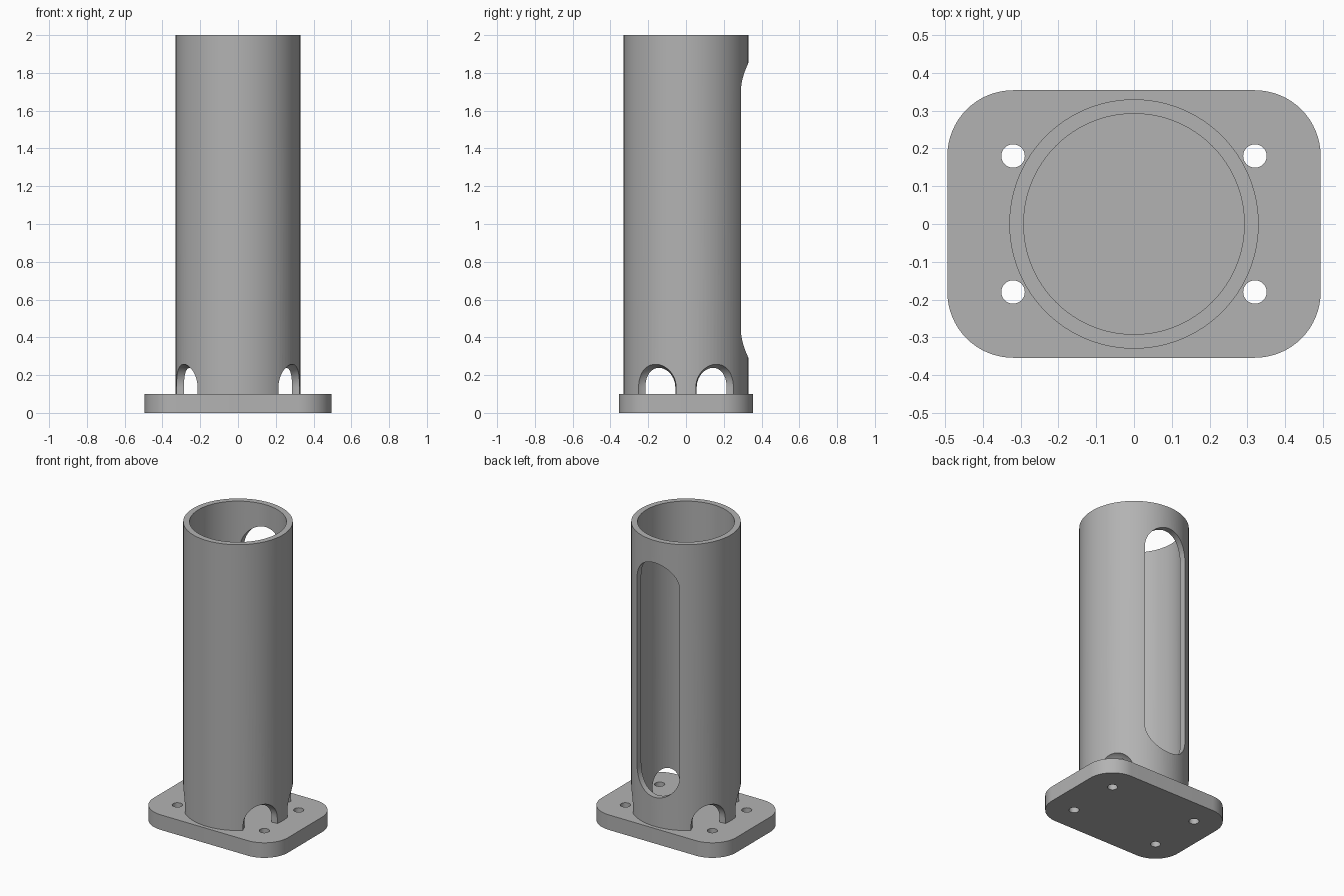
import bpy, bmesh, math

cube = bpy.data.objects.get("Cube")
if cube:
    bpy.data.objects.remove(cube, do_unlink=True)

PLATE_TOP = 0.1
HOLE_X, HOLE_Y = 0.32, 0.18
CORNERS = [(sx * HOLE_X, sy * HOLE_Y) for sx in (1, -1) for sy in (1, -1)]

grey = bpy.data.materials.new("plain grey")
grey.use_nodes = True
color = (0.45, 0.45, 0.45, 1)
grey.diffuse_color = color
grey.node_tree.nodes["Principled BSDF"].inputs["Base Color"].default_value = color


def make_object(name, bm):
    bmesh.ops.recalc_face_normals(bm, faces=bm.faces)
    mesh = bpy.data.meshes.new(name)
    bm.to_mesh(mesh)
    bm.free()
    obj = bpy.data.objects.new(name, mesh)
    bpy.context.collection.objects.link(obj)
    mesh.materials.append(grey)
    return obj


def arc(cx, cy, r, start, end, steps):
    angles = [math.radians(start + (end - start) * i / steps) for i in range(steps + 1)]
    return [(cx + r * math.cos(a), cy + r * math.sin(a)) for a in angles]


def prism(name, outline, to_3d, low, high):
    """Extrude a closed 2D outline between two levels."""
    bm = bmesh.new()
    face = bm.faces.new([bm.verts.new(to_3d(u, v, low)) for u, v in outline])
    ext = bmesh.ops.extrude_face_region(bm, geom=[face])
    for v in ext["geom"]:
        if isinstance(v, bmesh.types.BMVert):
            src = to_3d(0, 0, high - low)
            v.co.x += src[0]
            v.co.y += src[1]
            v.co.z += src[2]
    return make_object(name, bm)


def upright(u, v, w):
    return (u, v, w)


def backward(u, v, w):
    return (u, w, v)


def lathe(name, profile, steps, location=(0, 0, 0)):
    """Spin a closed (radius, height) profile around z."""
    bm = bmesh.new()
    verts = [bm.verts.new((r, 0, z)) for r, z in profile]
    edges = [bm.edges.new((verts[i - 1], verts[i])) for i in range(len(verts))]
    bmesh.ops.spin(bm, geom=verts + edges, axis=(0, 0, 1), cent=(0, 0, 0),
                   angle=math.tau, steps=steps, use_duplicate=False)
    bmesh.ops.remove_doubles(bm, verts=bm.verts, dist=1e-5)
    obj = make_object(name, bm)
    obj.location = location
    return obj


def cut(obj, cutters):
    """Subtract the cutters, bake the result and remove them."""
    for c in cutters:
        c.hide_render = True
        mod = obj.modifiers.new("cut", "BOOLEAN")
        mod.operation = "DIFFERENCE"
        mod.solver = "EXACT"
        mod.object = c
    bpy.context.view_layer.update()
    graph = bpy.context.evaluated_depsgraph_get()
    mesh = bpy.data.meshes.new_from_object(obj.evaluated_get(graph))
    obj.modifiers.clear()
    obj.data = mesh
    for c in cutters:
        bpy.data.objects.remove(c, do_unlink=True)


# Base plate with rounded corners, concentric with its four screw holes
outline = []
for cx, cy, start in ((HOLE_X, HOLE_Y, 0), (-HOLE_X, HOLE_Y, 90),
                      (-HOLE_X, -HOLE_Y, 180), (HOLE_X, -HOLE_Y, 270)):
    outline += arc(cx, cy, 0.174, start, start + 90, 16)
base_plate = prism("base_plate", outline, upright, 0, PLATE_TOP)
cut(base_plate, [prism("screw_hole", arc(x, y, 0.031, 0, 360, 32)[:-1], upright, -0.1, 0.2)
                 for x, y in CORNERS])

# Hollow tube
tube = lathe("tube", [(0.33, PLATE_TOP), (0.33, 2), (0.292, 2), (0.292, PLATE_TOP)], 96)

# Domed clearance around each screw
dome = [(0, 0)] + arc(0, 0.135, 0.128, 0, 90, 12)
dome.insert(1, (0.128, 0))
cutters = [lathe("screw_clearance", dome, 48, (x, y, 0)) for x, y in CORNERS]

# Long round-ended slot through the back wall
slot = arc(0, 1.695, 0.157, 0, 180, 24) + arc(0, 0.45, 0.157, 180, 360, 24)
cutters.append(prism("back_slot", slot, backward, 0.1, 0.5))
cut(tube, cutters)

# Smooth shading with crisp edges
for obj in (base_plate, tube):
    bpy.ops.object.select_all(action="DESELECT")
    obj.select_set(True)
    bpy.context.view_layer.objects.active = obj
    bpy.ops.object.shade_smooth_by_angle(angle=math.radians(30))
